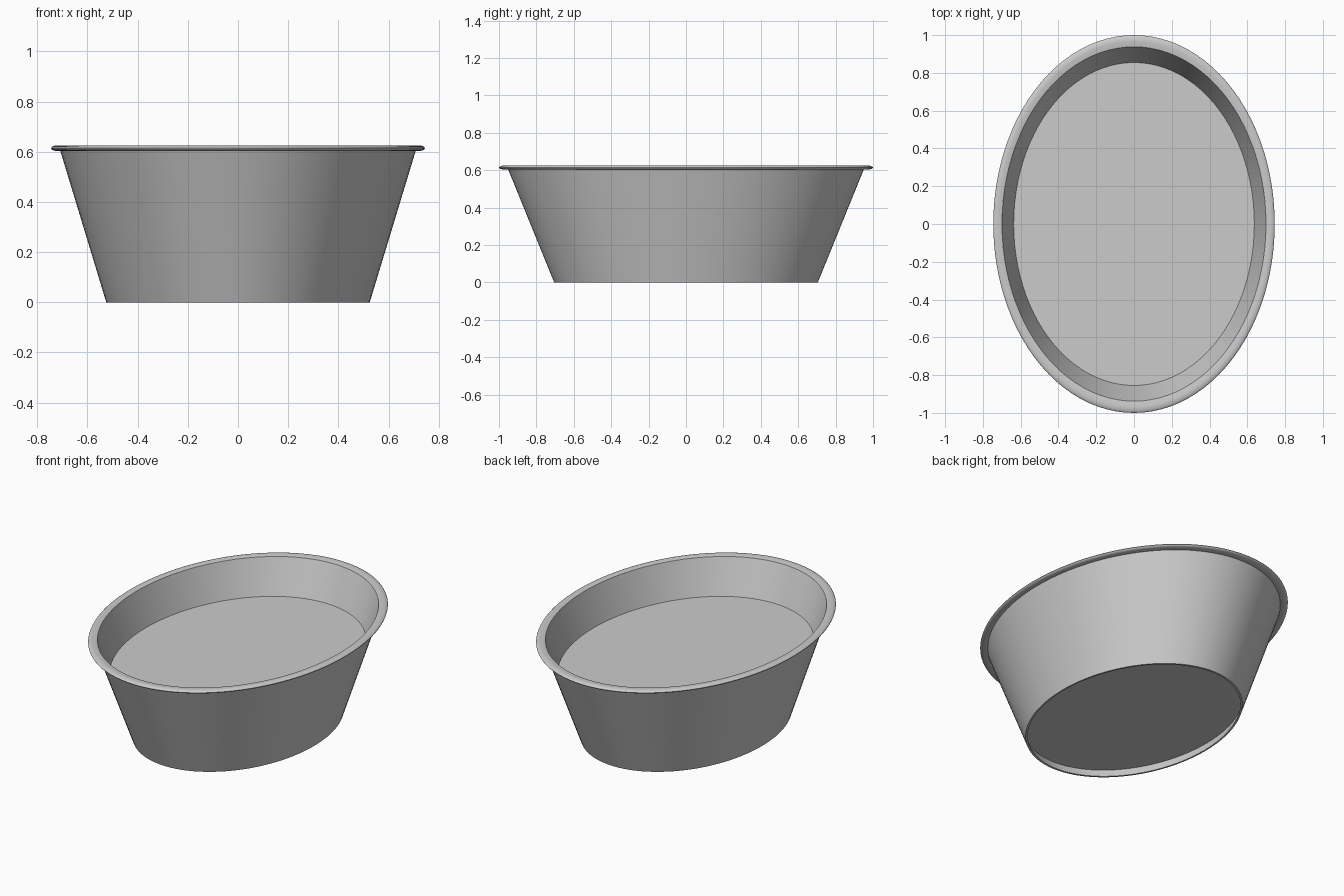
import bpy
import bmesh
from math import sin, cos, pi, radians

cube = bpy.data.objects.get("Cube")
if cube:
    bpy.data.objects.remove(cube, do_unlink=True)

SEGMENTS = 96
WIDTH_RATIO = 0.745  # oval: x radius relative to y radius

grey = bpy.data.materials.new("plain grey")
grey.use_nodes = True
colour = (0.6, 0.6, 0.6, 1)
grey.diffuse_color = colour
grey.node_tree.nodes["Principled BSDF"].inputs["Base Color"].default_value = colour


def oval_lathe(name, profile, cap_start=False, cap_end=False):
    """Sweep (radius, height) points around an oval, optionally capping the ends."""
    bm = bmesh.new()
    angles = [2 * pi * i / SEGMENTS for i in range(SEGMENTS)]
    rings = [[bm.verts.new((WIDTH_RATIO * r * cos(a), r * sin(a), z)) for a in angles]
             for r, z in profile]
    for low, high in zip(rings, rings[1:]):
        for i in range(SEGMENTS):
            j = (i + 1) % SEGMENTS
            bm.faces.new((low[i], low[j], high[j], high[i]))
    if cap_start:
        bm.faces.new(rings[0])
    if cap_end:
        bm.faces.new(rings[-1])
    bmesh.ops.recalc_face_normals(bm, faces=bm.faces)
    mesh = bpy.data.meshes.new(name)
    bm.to_mesh(mesh)
    bm.free()
    mesh.materials.append(grey)
    obj = bpy.data.objects.new(name, mesh)
    bpy.context.collection.objects.link(obj)
    bpy.ops.object.select_all(action="DESELECT")
    obj.select_set(True)
    bpy.context.view_layer.objects.active = obj
    bpy.ops.object.shade_smooth_by_angle(angle=radians(35))
    return obj


# Rolled rim: half-round bead running from the inner lip to the outer wall
rim = [(0.967 + 0.033 * sin(t), 0.614 + 0.011 * cos(t))
       for t in (pi * k / 10 for k in range(11))]

# Tub: inner floor, inner wall, rim, tapered outer wall, foot and recessed base
profile = [(0.855, 0.41), (0.938, 0.62)] + rim
profile += [(0.951, 0.604), (0.705, 0), (0.692, 0), (0.712, 0.05)]
oval_lathe("oval_tub", profile, cap_start=True, cap_end=True)
